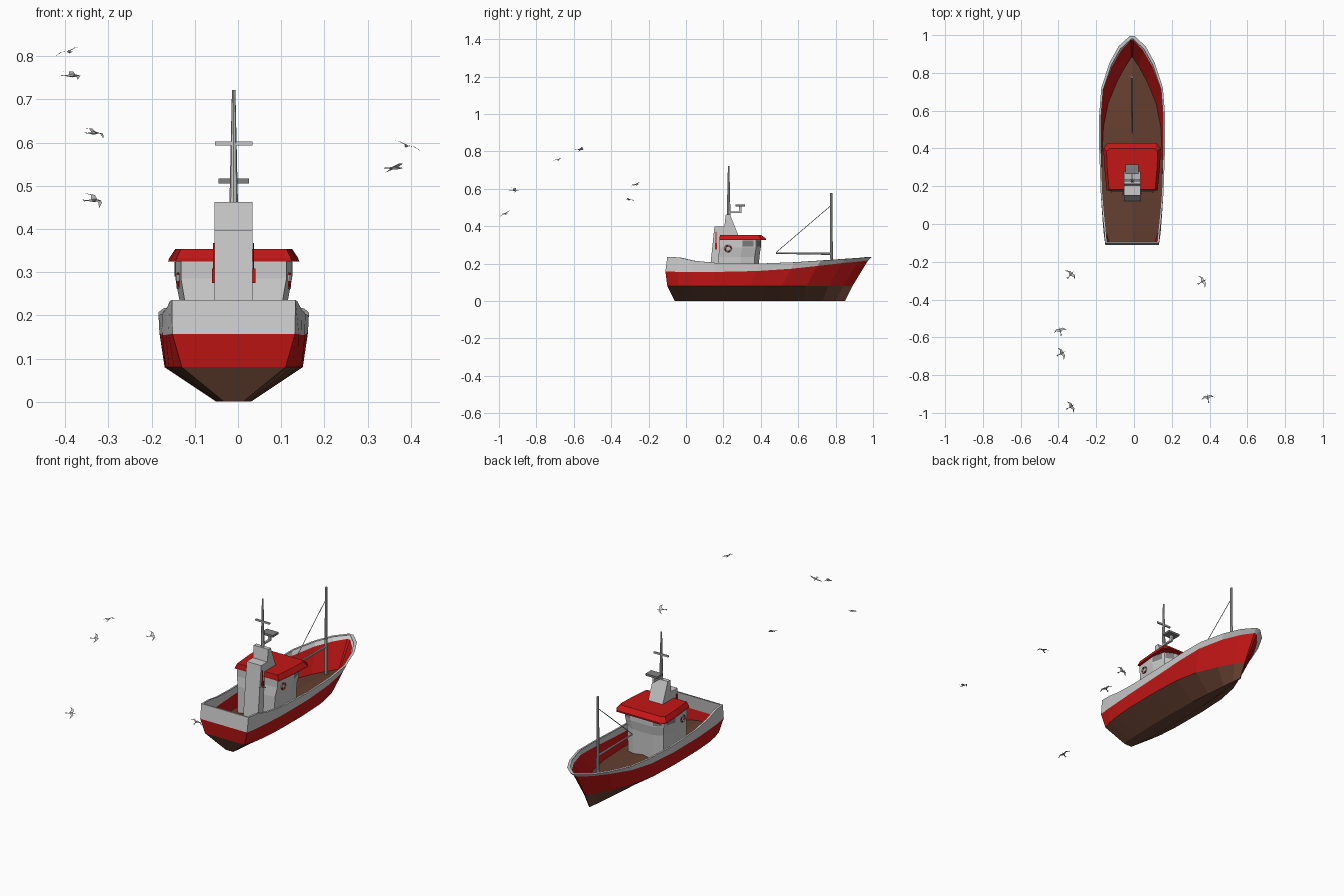
import bpy, math
from mathutils import Vector

if "Cube" in bpy.data.objects:
    bpy.data.objects.remove(bpy.data.objects["Cube"])

CX = -0.01  # boat centreline


def mat(name, c):
    m = bpy.data.materials.new(name)
    m.diffuse_color = (*c, 1)
    m.use_nodes = True
    m.node_tree.nodes["Principled BSDF"].inputs["Base Color"].default_value = m.diffuse_color
    return m


RED = mat("red_paint", (0.55, 0.008, 0.008))
BROWN = mat("brown_paint", (0.13, 0.05, 0.03))
GREY = mat("grey_paint", (0.6, 0.6, 0.6))
DARK = mat("dark_glass", (0.22, 0.22, 0.23))


def obj(name, verts, faces, mats=(), idx=None):
    me = bpy.data.meshes.new(name)
    me.from_pydata([tuple(v) for v in verts], [], faces)
    for m in mats:
        me.materials.append(m)
    if idx:
        me.polygons.foreach_set("material_index", idx)
    me.update()
    o = bpy.data.objects.new(name, me)
    bpy.context.collection.objects.link(o)
    return o


def loft(name, rings, mats=()):
    """Closed solid through rings of equal point count."""
    n = len(rings[0])
    v = [p for r in rings for p in r]
    f = [(k * n + i, k * n + (i + 1) % n, (k + 1) * n + (i + 1) % n, (k + 1) * n + i)
         for k in range(len(rings) - 1) for i in range(n)]
    f += [tuple(range(n))[::-1], tuple(range((len(rings) - 1) * n, len(rings) * n))]
    return obj(name, v, f, mats)


def box(name, c, s, mats=()):
    ring = [(-1, -1), (1, -1), (1, 1), (-1, 1)]
    return loft(name, [[(c[0] + a * s[0] / 2, c[1] + b * s[1] / 2, c[2] + k * s[2] / 2)
                        for a, b in ring] for k in (-1, 1)], mats)


def rod(name, a, b, r1, r2, n=8):
    a, b = Vector(a), Vector(b)
    q = (b - a).to_track_quat('Z', 'Y')
    return loft(name, [[p + q @ Vector((r * math.cos(t * math.tau / n), r * math.sin(t * math.tau / n), 0))
                        for t in range(n)] for p, r in ((a, r1), (b, r2))])


def mirrored(half, z, s=1.0, dy=0.0):
    """Full outline at height z from (y, half width) points, back to front."""
    right = [(CX + x * s, y + dy, z) for y, x in half]
    return right + [(2 * CX - x, y, z) for x, y, z in reversed(right)]


# Hull shell: stations along the length, levels from keel to rim
T = [0, .06, .13, .24, .45, .62, .75, .87, .95, 1]
RIM_Z = [.236, .232, .215, .203, .2, .207, .216, .225, .231, .236]
RED_Z = [.157, .156, .155, .155, .16, .172, .187, .202, .21, .216]
KEEL_W = [.022, .03, .035, .04, .04, .035, .025, .015, .008, .002]
CHINE_W = [.12, .138, .15, .158, .16, .152, .127, .078, .035, .003]
RED_W = [.142, .151, .157, .165, .172, .171, .156, .108, .058, .008]
RIM_W = [.143, .148, .156, .166, .174, .174, .163, .12, .072, .013]
LEVELS = [(-.06, .85, KEEL_W, [0] * 10), (-.10, .89, CHINE_W, [.08] * 10),
          (-.11, .973, RED_W, RED_Z), (-.10, .995, RIM_W, RIM_Z),
          (-.092, .98, [max(w - .01, .004) for w in RIM_W], RIM_Z)]
verts, faces, idx = [], [], []
for i, t in enumerate(T):
    sec = [(w[i], y0 + (y1 - y0) * t, z[i]) for y0, y1, w, z in LEVELS]
    verts += [(CX + x, y, z) for x, y, z in reversed(sec)]
    verts += [(CX - x, y, z) for x, y, z in sec]
band = [2, 2, 1, 0, 0, 0, 1, 2, 2]
for i in range(len(T) - 1):
    for j in range(9):
        a = i * 10 + j
        faces.append((a, a + 10, a + 11, a + 1))
        idx.append(band[j])
for base, flip in ((0, 1), (90, -1)):  # transom and stem
    for j in range(4):
        faces.append((base + j, base + j + 1, base + 8 - j, base + 9 - j)[::flip])
        idx.append(band[j])
obj("hull", verts, faces, [BROWN, RED, GREY], idx)

# Slightly cambered deck just above the chine
dv, df = [], []
for i, t in enumerate(T):
    y = -.10 + .985 * t
    w = CHINE_W[i] * 1.0
    dv += [(CX + w, y, .085), (CX, y, .085 + .025 * min(1, w / .1)), (CX - w, y, .085)]
for i in range(len(T) - 1):
    for j in range(2):
        a = i * 3 + j
        df.append((a, a + 1, a + 4, a + 3))
obj("deck", dv, df, [BROWN])

# Wheelhouse with faceted front, and overhanging roof
PLAN = [(.18, .122), (.30, .135), (.375, .118), (.40, .065)]
loft("wheelhouse", [mirrored(PLAN, .09, .9, -.012), mirrored(PLAN, .235, .93, -.008),
                    mirrored(PLAN, .285, 1), mirrored(PLAN, .335, 1)])
EAVE = [(.178, .135), (.30, .147), (.40, .152), (.428, .13)]
TOP = [(.182, .122), (.30, .132), (.385, .135), (.40, .118)]
loft("roof", [mirrored(EAVE, .325), mirrored([(y, x - .003) for y, x in EAVE], .333),
              mirrored(TOP, .354)], [RED])

# Windows: one pane per side and a front band
for s in (-1, 1):
    pts = [(CX + s * x, y, z) for x, y, z in
           ((.1365, .302, .29), (.123, .36, .29), (.123, .36, .323), (.1365, .302, .323))]
    obj("side_window", pts, [(0, 1, 2, 3)], [DARK])
    pts = [(CX + s * x, y, z) for x, y, z in
           ((.113, .38, .29), (.07, .4, .29), (.07, .4, .323), (.113, .38, .323))]
    obj("corner_window", pts, [(0, 1, 2, 3)], [DARK])
    # Lifebuoy with alternating colours
    N, M = 16, 6
    lv, lf, li = [], [], []
    for i in range(N):
        a = i * math.tau / N
        for j in range(M):
            b = j * math.tau / M
            r = .016 + .004 * math.cos(b)
            lv.append((CX + s * .129 + .004 * math.sin(b), .225 + r * math.cos(a), .28 + r * math.sin(a)))
            lf.append((i * M + j, (i + 1) % N * M + j, (i + 1) % N * M + (j + 1) % M, i * M + (j + 1) % M))
            li.append((i // 2) % 2)
    obj("lifebuoy", lv, lf, [RED, GREY], li)
    # Red extinguishers on the funnel sides
    box("extinguisher", (CX + s * .047, .16, .292), (.007, .012, .034), [RED])
    box("extinguisher_hose", (CX + s * .046, .16, .338), (.003, .005, .06), [RED])

# Funnel: side profile extruded across
PROF = [(.12, .09), (.185, .09), (.185, .35), (.28, .35), (.235, .463), (.213, .463), (.205, .397), (.152, .397)]
loft("funnel", [[(CX + s * .044, y, z) for y, z in PROF] for s in (-1, 1)])

# Main mast, crossbar and radar
rod("main_mast", (CX, .228, .455), (CX, .228, .722), .010, .004)
box("mast_crossbar", (CX, .228, .598), (.086, .008, .009))
box("radar_arm", (CX, .265, .475), (.012, .065, .008))
box("radar_post", (CX, .29, .492), (.012, .012, .035))
box("radar_scanner", (CX, .29, .511), (.07, .05, .011), [DARK])

# Foremast, boom and stay
rod("fore_mast", (CX, .777, .09), (CX, .777, .577), .009, .006)
rod("boom", (CX, .777, .252), (CX, .48, .256), .006, .004)
rod("boom_stay", (CX, .777, .512), (CX, .48, .258), .002, .002, 6)

# Gulls: position and wing direction for each
GULLS = [((-.39, -.565, .81), (.065, .015, .022)), ((-.385, -.685, .755), (.035, -.065, -.02)),
         ((-.335, -.268, .622), (.055, -.05, -.025)), ((-.335, -.967, .466), (.033, -.055, -.032)),
         ((.39, -.92, .592), (.075, .015, -.028)), ((.362, -.305, .541), (.035, -.065, .022))]
for p, d in GULLS:
    p, u = Vector(p), Vector(d).normalized()
    f = Vector((0, 0, 1)).cross(u).normalized()
    w = u.cross(f)
    loc = [(0, .024, 0), (0, -.024, 0), (.004, .003, 0), (-.004, .003, 0), (0, .003, .004), (0, .003, -.004)]
    gf = [(a, b, c) for a in (0, 1) for b in (2, 3) for c in (4, 5)]
    for s in (-1, 1):
        k = len(loc)
        loc += [(0, .010, .002), (0, -.007, .002), (s * .018, .013, .005), (s * .018, .002, .005), (s * .039, -.005, 0)]
        gf += [(k, k + 1, k + 3, k + 2), (k + 2, k + 3, k + 4)]
    k = len(loc)  # tail fan
    loc += [(0, -.012, 0), (.005, -.027, 0), (-.005, -.027, 0)]
    gf.append((k, k + 1, k + 2))
    obj("gull", [p + u * a + f * b + w * c for a, b, c in loc], gf)
